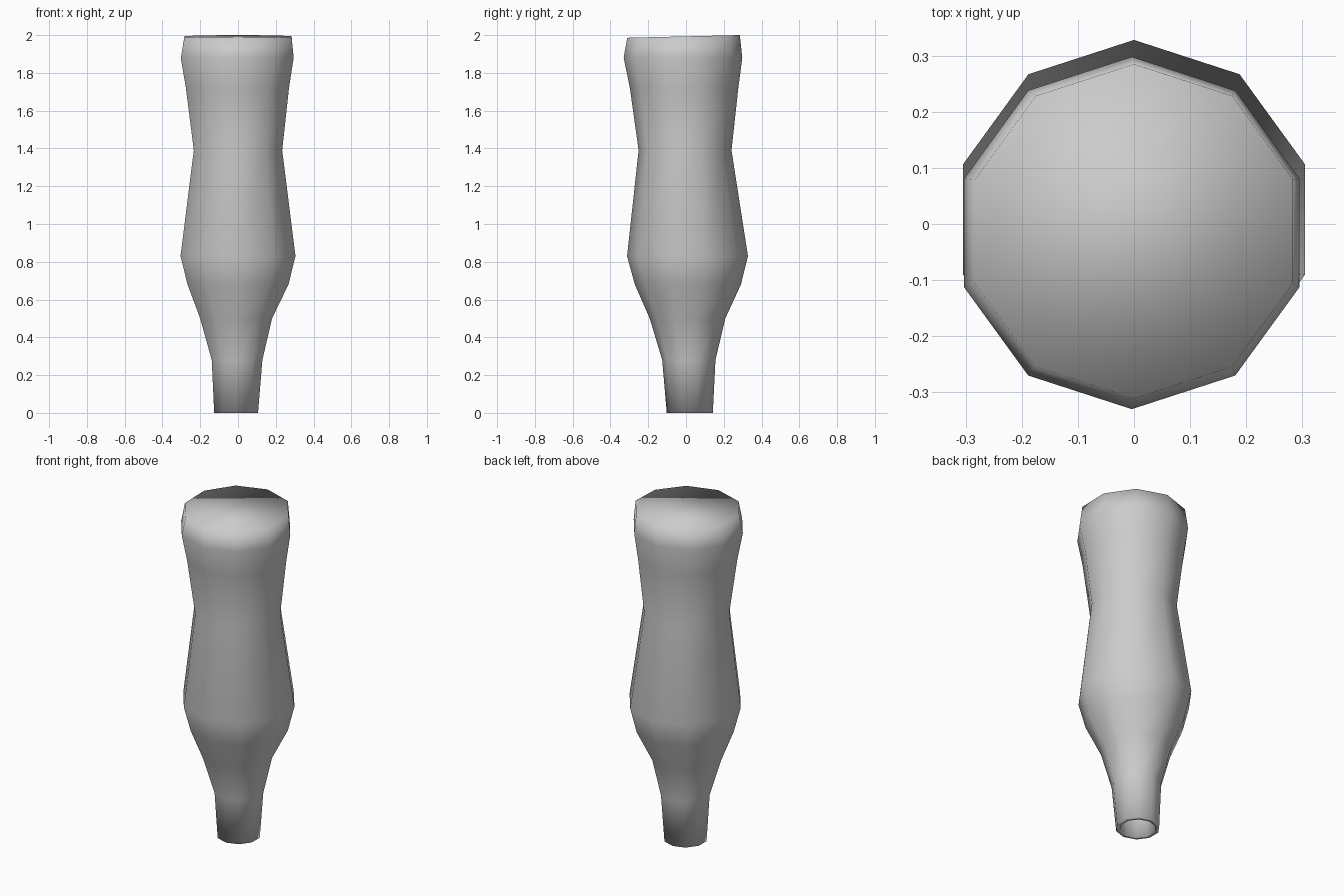
import bpy, bmesh, math

cube = bpy.data.objects.get("Cube")
if cube:
    bpy.data.objects.remove(cube)

SIDES = 10
WALL = 0.022

# Outer profile: height, radius, centre x, centre y
PROFILE = [
    (0.0, 0.122, -0.01, 0.02),
    (0.28, 0.141, -0.005, 0.015),
    (0.5, 0.2, -0.01, 0.008),
    (0.68, 0.281, 0, 0.01),
    (0.83, 0.32, 0, 0.008),
    (1.39, 0.246, 0, -0.005),
    (1.72, 0.287, -0.003, -0.01),
    (1.88, 0.314, -0.004, -0.016),
    (1.993, 0.298, 0, -0.013),
]


def add_ring(bm, z, radius, cx, cy, tilt=0.0):
    """Ten-sided ring with a corner on the front and the back."""
    ring = []
    for i in range(SIDES):
        a = math.tau * i / SIDES + math.pi / 2
        y = radius * math.sin(a)
        ring.append(bm.verts.new((cx + radius * math.cos(a), cy + y, z + tilt * y)))
    return ring


def bridge(bm, lower, upper):
    for i in range(SIDES):
        j = (i + 1) % SIDES
        bm.faces.new((lower[i], lower[j], upper[j], upper[i]))


bm = bmesh.new()
last = len(PROFILE) - 1

# Outer skin, with a slightly tilted closed top
outer = [add_ring(bm, *p, tilt=0.024 if k == last else 0)
         for k, p in enumerate(PROFILE)]
# Hollow inside, open at the bottom
inner = [add_ring(bm, z - (WALL if k == last else 0), r - WALL, cx, cy)
         for k, (z, r, cx, cy) in enumerate(PROFILE)]
for k in range(last):
    bridge(bm, outer[k], outer[k + 1])
    bridge(bm, inner[k + 1], inner[k])
bridge(bm, inner[0], outer[0])
bm.faces.new(outer[last])
bm.faces.new(list(reversed(inner[last])))
bmesh.ops.recalc_face_normals(bm, faces=bm.faces)
for f in bm.faces:
    f.smooth = True

mesh = bpy.data.meshes.new("hollow_grip")
bm.to_mesh(mesh)
bm.free()
grip = bpy.data.objects.new("hollow_grip", mesh)
bpy.context.collection.objects.link(grip)

# Plain grey finish
grey = bpy.data.materials.new("plain_grey")
grey.use_nodes = True
colour = (0.6, 0.6, 0.6, 1)
grey.diffuse_color = colour
grey.node_tree.nodes["Principled BSDF"].inputs["Base Color"].default_value = colour
mesh.materials.append(grey)
